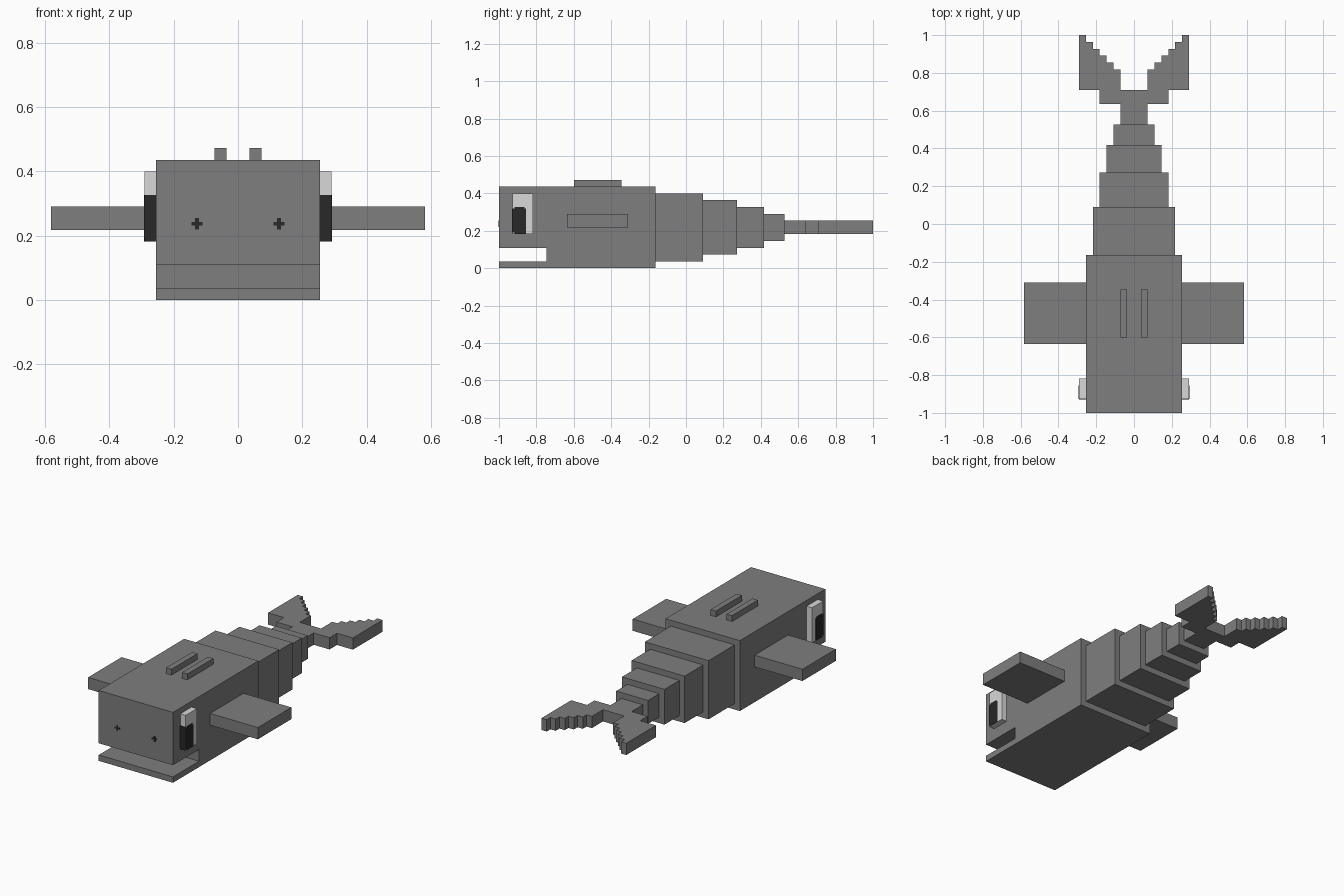
import bpy, bmesh
from mathutils import Vector

cube = bpy.data.objects.get("Cube")
if cube:
    bpy.data.objects.remove(cube, do_unlink=True)

U = 2 / 55  # block size: the whale is 55 blocks long


def material(name, v):
    m = bpy.data.materials.new(name)
    m.use_nodes = True
    m.diffuse_color = (v, v, v, 1)
    bsdf = next(n for n in m.node_tree.nodes if n.type == 'BSDF_PRINCIPLED')
    bsdf.inputs["Base Color"].default_value = (v, v, v, 1)
    bsdf.inputs["Roughness"].default_value = 0.8
    return m


GREY = material("grey skin", 0.21)
WHITE = material("eye white", 0.69)
BLACK = material("black", 0.021)


def prism(name, outline, axis, lo, hi, mat):
    """Extrude a 2D outline along an axis; sizes in blocks, y counted from the nose."""
    def place(a, b, c):
        x, y, z = {'X': (c, a, b), 'Y': (a, c, b), 'Z': (a, b, c)}[axis]
        return Vector((x * U, y * U - 1, z * U))
    bm = bmesh.new()
    face = bm.faces.new([bm.verts.new(place(a, b, lo)) for a, b in outline])
    ext = bmesh.ops.extrude_face_region(bm, geom=[face])
    moved = [g for g in ext["geom"] if isinstance(g, bmesh.types.BMVert)]
    bmesh.ops.translate(bm, verts=moved, vec=place(0, 0, hi) - place(0, 0, lo))
    bmesh.ops.recalc_face_normals(bm, faces=bm.faces)
    mesh = bpy.data.meshes.new(name)
    bm.to_mesh(mesh)
    bm.free()
    mesh.materials.append(mat)
    obj = bpy.data.objects.new(name, mesh)
    bpy.context.collection.objects.link(obj)
    return obj


def box(name, x, y, z, mat):
    rect = [(x[0], y[0]), (x[1], y[0]), (x[1], y[1]), (x[0], y[1])]
    return prism(name, rect, 'Z', z[0], z[1], mat)


# Head and body with the open mouth cut through the side profile
prism("body", [(0, 0), (23, 0), (23, 12), (0, 12), (0, 3), (7, 3), (7, 1), (0, 1)],
      'X', -7, 7, GREY)

# Rear body, stepping down by one block on every side
ends = [23, 30, 35, 39, 42]
for i in range(4):
    w = 6 - i
    box(f"rear_body_{i + 1}", (-w, w), (ends[i], ends[i + 1]), (1 + i, 11 - i), GREY)

# Tail with two stepped flukes
half = [(2, 42), (2, 45.0), (5, 45), (5, 47), (8, 47), (8, 55)]
for i in range(6):
    half += [(7 - i, 55 - i), (7 - i, 54 - i)] if i < 5 else [(2, 50), (2, 47)]
prism("tail_flukes", half + [(-x, y) for x, y in reversed(half)], 'Z', 5, 7, GREY)

# Paired parts
for side, s in (("left", 1), ("right", -1)):
    box(f"{side}_fin", (s * 7, s * 16), (10, 19), (6, 8), GREY)
    box(f"{side}_blowhole_ridge", (s, s * 2), (11, 18), (12, 13), GREY)

    # Eye plate with a pupil that wraps round its front edge
    box(f"{side}_eye", (s * 7, s * 8), (2, 5), (5, 11), WHITE)
    n = 0.25
    pupil = [(2 + n, 5), (4, 5), (4, 9 - n), (4 - n, 9 - n), (4 - n, 9),
             (2 + n, 9), (2 + n, 9 - n), (2, 9 - n), (2, 5 + n), (2 + n, 5 + n)]
    prism(f"{side}_pupil", pupil, 'X', s * 8, s * 8.05, BLACK)
    box(f"{side}_pupil_front", (s * 7, s * 8), (1.95, 2), (5, 9), BLACK)

    # Cross-shaped nostril
    a, b = 0.16, 0.48
    cross = [(-a, -b), (a, -b), (a, -a), (b, -a), (b, a), (a, a),
             (a, b), (-a, b), (-a, a), (-b, a), (-b, -a), (-a, -a)]
    prism(f"{side}_nostril", [(s * 3.5 + x, 6.53 + z) for x, z in cross],
          'Y', -0.04, 0, BLACK)
